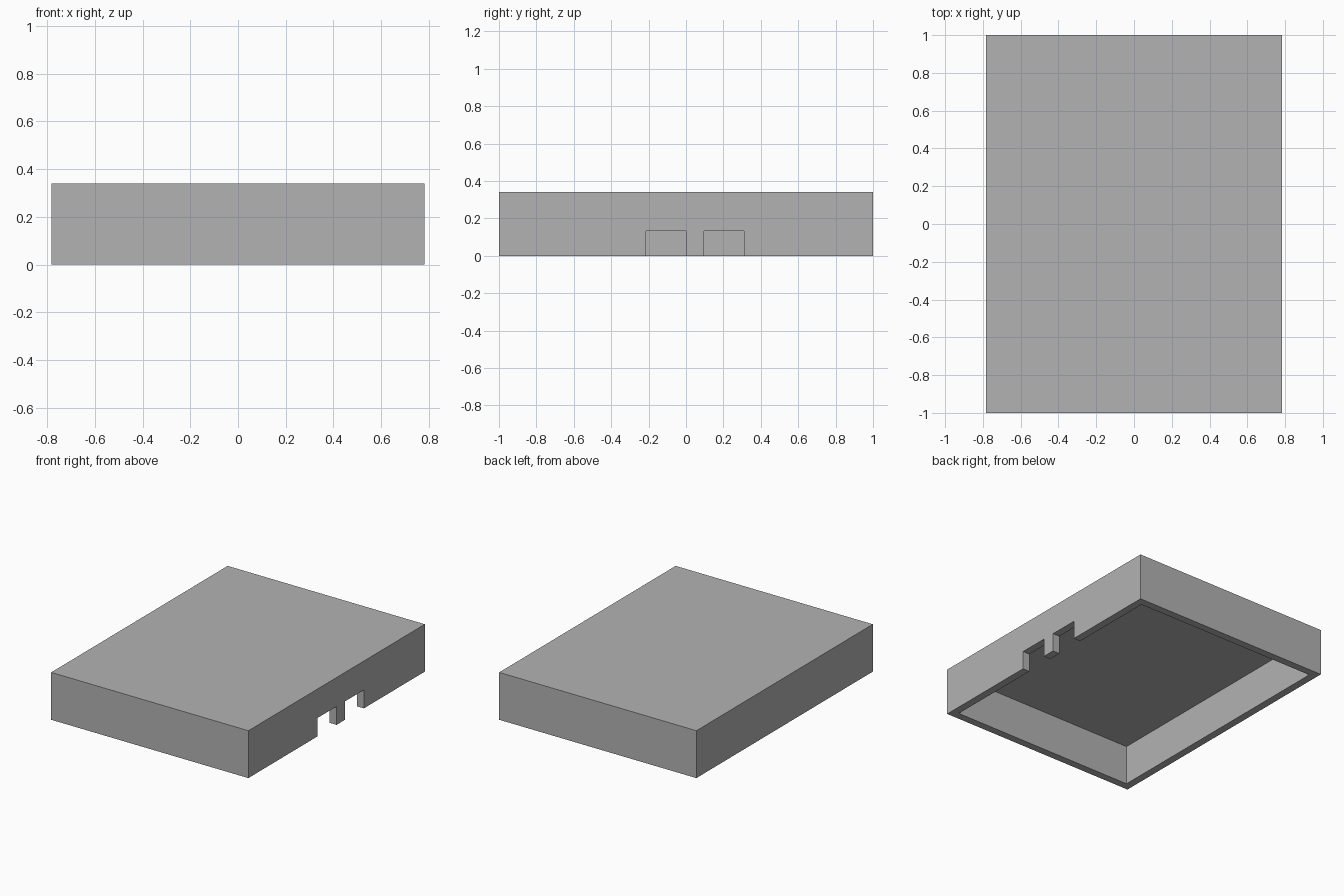
import bpy

# Overall sizes
WIDTH, LENGTH, HEIGHT, WALL = 1.565, 2.0, 0.34, 0.055

cube = bpy.data.objects.get("Cube")
if cube:
    bpy.data.objects.remove(cube, do_unlink=True)

grey = bpy.data.materials.new("plain grey")
grey.use_nodes = True
colour = (0.45, 0.45, 0.45, 1)
grey.diffuse_color = colour
grey.node_tree.nodes["Principled BSDF"].inputs["Base Color"].default_value = colour


def box(name, low, high):
    """Axis-aligned box between two opposite corners."""
    centre = [(a + b) / 2 for a, b in zip(low, high)]
    bpy.ops.mesh.primitive_cube_add(size=1, location=centre)
    obj = bpy.context.object
    obj.name = name
    obj.scale = [b - a for a, b in zip(low, high)]
    bpy.ops.object.transform_apply(location=True, rotation=False, scale=True)
    obj.data.materials.append(grey)
    return obj


def cut(target, cutter):
    """Subtract the cutter from the target and remove it."""
    cutter.hide_render = True
    mod = target.modifiers.new(cutter.name, "BOOLEAN")
    mod.operation = "DIFFERENCE"
    mod.solver = "EXACT"
    mod.object = cutter
    bpy.context.view_layer.objects.active = target
    bpy.ops.object.modifier_apply(modifier=mod.name)
    bpy.data.objects.remove(cutter, do_unlink=True)


# Open-bottomed cover
hx, hy = WIDTH / 2, LENGTH / 2
cover = box("cover", (-hx, -hy, 0), (hx, hy, HEIGHT))
cut(cover, box("cavity", (WALL - hx, WALL - hy, -0.1),
               (hx - WALL, hy - WALL, HEIGHT - WALL)))

# Two port notches in the lower edge of the +x wall
for start, end in ((-0.215, 0.0), (0.095, 0.31)):
    cut(cover, box("port_notch", (hx - 2 * WALL, start, -0.1),
                   (hx + 0.1, end, 0.132)))
